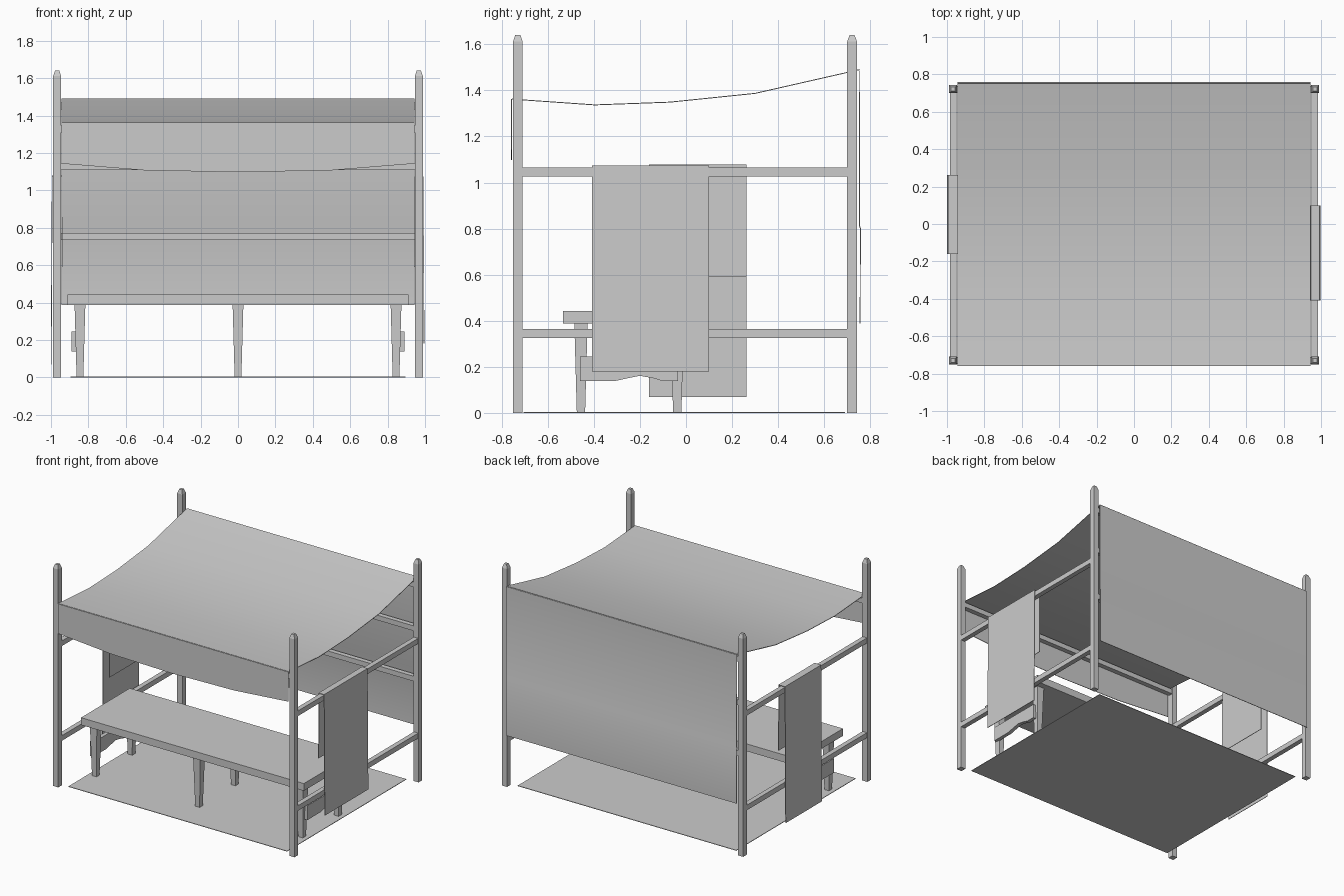
import bpy, bmesh
from mathutils import Vector

if "Cube" in bpy.data.objects:
    bpy.data.objects.remove(bpy.data.objects["Cube"])


def finish(name, bm, smooth=False):
    bmesh.ops.recalc_face_normals(bm, faces=bm.faces)
    me = bpy.data.meshes.new(name)
    bm.to_mesh(me)
    bm.free()
    ob = bpy.data.objects.new(name, me)
    bpy.context.collection.objects.link(ob)
    if smooth:
        bpy.ops.object.select_all(action='DESELECT')
        ob.select_set(True)
        bpy.context.view_layer.objects.active = ob
        bpy.ops.object.shade_smooth_by_angle(angle=0.5)
    return ob


def box(name, x0, x1, y0, y1, z0, z1):
    bm = bmesh.new()
    bmesh.ops.create_cube(bm, size=1)
    for v in bm.verts:
        v.co = ((x0 + x1) / 2 + v.co.x * (x1 - x0),
                (y0 + y1) / 2 + v.co.y * (y1 - y0),
                (z0 + z1) / 2 + v.co.z * (z1 - z0))
    return finish(name, bm)


def stacked(name, x, y, levels):
    """Square column through (z, half width) levels."""
    bm = bmesh.new()
    rings = [[bm.verts.new((x + sx * h, y + sy * h, z))
              for sx, sy in ((-1, -1), (1, -1), (1, 1), (-1, 1))] for z, h in levels]
    for a, b in zip(rings, rings[1:]):
        for i in range(4):
            bm.faces.new((a[i], a[(i + 1) % 4], b[(i + 1) % 4], b[i]))
    bm.faces.new(rings[0])
    bm.faces.new(rings[-1])
    return finish(name, bm)


def sheet(name, start, end, thick=0.004, smooth=True):
    """Thin cloth spanning two matching rows of points."""
    bm = bmesh.new()
    a = [bm.verts.new(p) for p in start]
    b = [bm.verts.new(p) for p in end]
    for i in range(len(a) - 1):
        bm.faces.new((a[i], a[i + 1], b[i + 1], b[i]))
    bm.normal_update()
    bmesh.ops.solidify(bm, geom=bm.faces[:], thickness=thick)
    return finish(name, bm, smooth)


def slab(name, outline, x0, x1):
    """Solid board: a (y, z) outline extruded along x."""
    bm = bmesh.new()
    f = bm.faces.new([bm.verts.new((x0, y, z)) for y, z in outline])
    r = bmesh.ops.extrude_face_region(bm, geom=[f])
    for v in r['geom']:
        if isinstance(v, bmesh.types.BMVert):
            v.co += Vector((x1 - x0, 0, 0))
    return finish(name, bm)


PX, W = 0.967, 0.944          # post centre, half width of cloth between posts
YF, YB = -0.73, 0.721         # front and back post rows

# Corner posts with bevelled tips
for sx in (-1, 1):
    for row, y in (("front", YF), ("back", YB)):
        stacked(row + "_post", sx * PX, y, [(0, .021), (1.612, .021), (1.632, .014), (1.641, .011)])

# Side rails
for sx in (-1, 1):
    for z in (0.345, 1.046):
        box("side_rail", sx * PX - .018, sx * PX + .018, YF, YB, z - .019, z + .019)

# Cross rails: one under the front of the canopy, three at the back
box("front_rail", -PX, PX, YF - .018, YF + .018, 1.31, 1.347)
for z in (0.754, 1.127, 1.45):
    box("back_rail", -PX, PX, YB - .018, YB + .018, z - .0185, z + .0185)

# Sagging canopy
curve = [(-.755, 1.36), (-.396, 1.335), (-.07, 1.347), (.30, 1.385), (.753, 1.488)]
sheet("canopy", [(-W, y, z) for y, z in curve], [(W, y, z) for y, z in curve])

# Front valance with scooped hem
hem = [(-W, 1.143), (-.5, 1.107), (0, 1.097), (.5, 1.107), (W, 1.143)]
sheet("valance", [(x, -.755, 1.362) for x, z in hem], [(x, -.755, z) for x, z in hem], smooth=False)

# Back curtain
drop = [(.750, 1.487), (.752, .81), (.755, .80), (.754, .388)]
sheet("back_curtain", [(-W, y, z) for y, z in drop], [(W, y, z) for y, z in drop])

# Cloths draped over the upper side rails
for side, sx, y0, y1, low in (("right", 1, -.408, .10, .18), ("left", -1, -.16, .263, .07)):
    fold = [(.942, .59), (.945, 1.074), (.991, 1.074), (.997, low)]
    sheet(side + "_hanging_cloth", [(sx * x, y0, z) for x, z in fold],
          [(sx * x, y1, z) for x, z in fold], smooth=False)

# Table top and six tapered legs
box("table_top", -.912, .912, -.533, .037, .388, .442)
for x in (-.845, 0, .845):
    for y in (-.456, -.038):
        stacked("table_leg", x, y, [(0, .018), (.36, .028), (.39, .029)])

# Shaped end boards between the legs
board = [(-.46, .244), (-.46, .138), (-.31, .138), (-.25, .151), (-.20, .161),
         (-.14, .15), (-.10, .138), (-.035, .138), (-.035, .244)]
for sx in (-1, 1):
    slab("table_end_board", board, sx * .862, sx * .89)

# Ground mat
box("mat", -.895, .895, -.705, .69, 0, .004)
